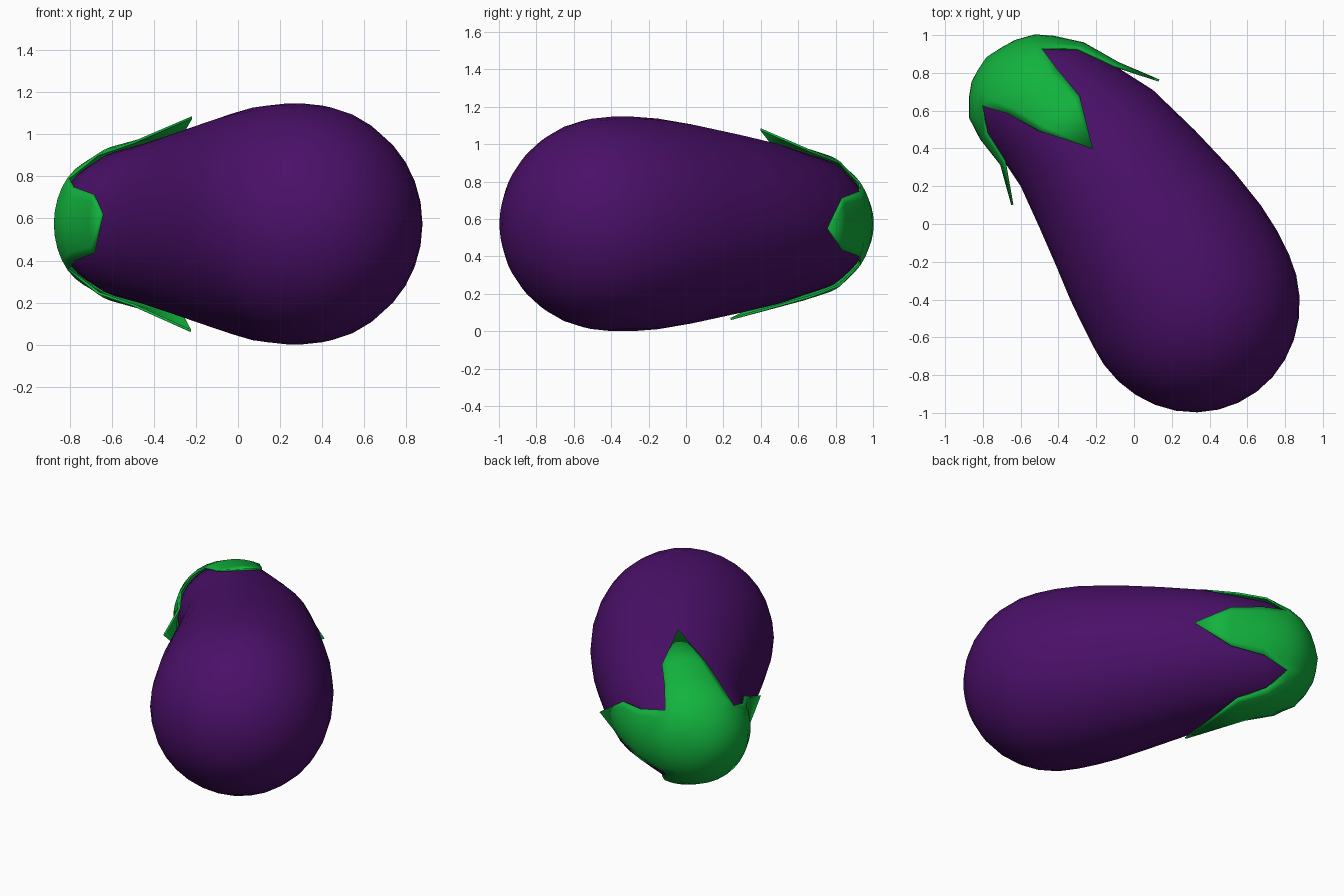
import bpy, bmesh, math
from mathutils import Vector

if "Cube" in bpy.data.objects:
    bpy.data.objects.remove(bpy.data.objects["Cube"])

Z0 = 0.574      # height of the fruit's centre line
SEG = 32


def material(name, rgb):
    m = bpy.data.materials.new(name)
    m.diffuse_color = (*rgb, 1)
    m.use_nodes = True
    m.node_tree.nodes["Principled BSDF"].inputs["Base Color"].default_value = m.diffuse_color
    return m


def ring_point(ring, ang):
    """Point on a ring given as (x, y, radius, heading of its side vector in degrees)."""
    x, y, r, head = ring
    h = math.radians(head)
    c = math.cos(ang) * r
    return Vector((x + c * math.cos(h), y + c * math.sin(h), Z0 + math.sin(ang) * r))


def make_object(name, bm, mat):
    bmesh.ops.remove_doubles(bm, verts=bm.verts, dist=0.0005)
    bmesh.ops.recalc_face_normals(bm, faces=bm.faces)
    for f in bm.faces:
        f.smooth = True
    me = bpy.data.meshes.new(name)
    bm.to_mesh(me)
    bm.free()
    ob = bpy.data.objects.new(name, me)
    bpy.context.collection.objects.link(ob)
    me.materials.append(mat)
    return ob


def skin(bm, rows, closed):
    """Quads between successive rows of points."""
    vs = [[bm.verts.new(p) for p in row] for row in rows]
    n = len(rows[0])
    for a, b in zip(vs, vs[1:]):
        for i in range(n if closed else n - 1):
            j = (i + 1) % n
            bm.faces.new((a[i], a[j], b[j], b[i]))


purple = material("eggplant_skin", (0.068, 0.005, 0.138))
green = material("calyx_green", (0.006, 0.45, 0.048))

# Fruit: curved, tapering body from the stem end to the bulb
rings = [
    (-0.765, 0.862, 0.0, 44), (-0.74, 0.855, 0.12, 44), (-0.695, 0.825, 0.21, 44),
    (-0.64, 0.775, 0.29, 44), (-0.535, 0.70, 0.35, 43), (-0.395, 0.585, 0.387, 41),
    (-0.25, 0.455, 0.433, 36), (-0.09, 0.24, 0.485, 32), (0.06, 0.025, 0.533, 28),
    (0.167, -0.15, 0.563, 26), (0.24, -0.28, 0.573, 25),
]
# Rounded bulb end
bx, by, length, radius = 0.30, -0.40, 0.602, 0.573
for i in range(9):
    t = i / 8 * math.pi / 2
    s = length * math.sin(t)
    rings.append((bx + 0.42 * s, by - 0.907 * s, radius * math.cos(t), 25))

bm = bmesh.new()
skin(bm, [[ring_point(r, 2 * math.pi * i / SEG) for i in range(SEG)] for r in rings], True)
make_object("fruit", bm, purple)

# Calyx: domed cap that splits into four pointed leaves; rows are (ring, half angle)
cap = [
    ((-0.782, 0.883, 0.0, 44), 45), ((-0.765, 0.873, 0.09, 44), 45),
    ((-0.745, 0.863, 0.16, 44), 45), ((-0.70, 0.835, 0.243, 44), 45),
    ((-0.65, 0.78, 0.312, 44), 45), ((-0.54, 0.705, 0.376, 43), 28),
    ((-0.395, 0.585, 0.415, 41), 20),
]
tips = [(0.135, 0.765, 0.55), (-0.22, 0.40, 1.085), (-0.65, 0.10, 0.62), (-0.225, 0.24, 0.06)]
bm = bmesh.new()
for k, tip in enumerate(tips):
    rows = [[ring_point(r, math.radians(90 * k + half * (i - 4) / 4)) for i in range(9)]
            for r, half in cap]
    rows.append([Vector(tip)] * 9)
    skin(bm, rows, False)
calyx = make_object("calyx", bm, green)
thick = calyx.modifiers.new("thickness", 'SOLIDIFY')
thick.thickness = 0.012
thick.offset = -1

# Smooth shading with crisp leaf edges
bpy.ops.object.select_all(action='DESELECT')
calyx.select_set(True)
bpy.context.view_layer.objects.active = calyx
bpy.ops.object.shade_smooth_by_angle(angle=math.radians(50))
